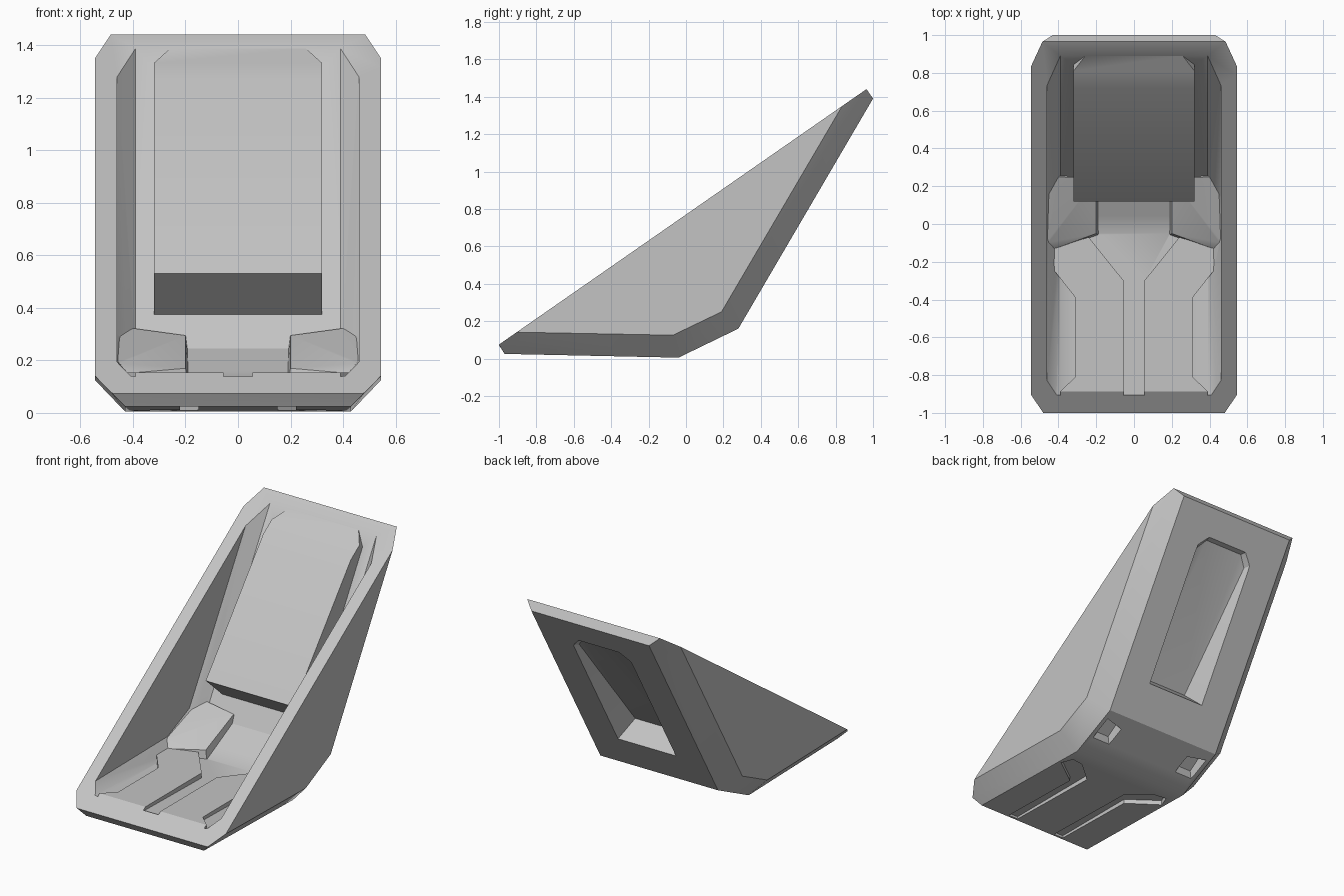
import bpy, bmesh, math
from mathutils import Vector

if "Cube" in bpy.data.objects:
    bpy.data.objects.remove(bpy.data.objects["Cube"])

grey = bpy.data.materials.new("plain_grey")
grey.use_nodes = True
grey.diffuse_color = (0.55, 0.55, 0.55, 1)
grey.node_tree.nodes["Principled BSDF"].inputs["Base Color"].default_value = grey.diffuse_color

SLOPE = 0.695                                   # rim plane pitch
UP = Vector((0, -SLOPE, 1)).normalized()        # rim plane normal


def rim(x, y, lift=0.0):
    return Vector((x, y, 0.075 + SLOPE * (y + 1))) + UP * lift


def back(x, t, depth):
    """Point on the rear panel: t runs bottom to top, depth goes inward."""
    return Vector((x, 0.28 + 0.72 * t - 0.863 * depth, 0.16 + 1.23 * t + 0.505 * depth))


def flip(points):
    return [Vector((-p[0], p[1], p[2])) for p in points]


def both(points):
    return list(points) + flip(points)


def make(name, bm):
    bmesh.ops.recalc_face_normals(bm, faces=bm.faces)
    mesh = bpy.data.meshes.new(name)
    bm.to_mesh(mesh)
    bm.free()
    mesh.materials.append(grey)
    ob = bpy.data.objects.new(name, mesh)
    bpy.context.collection.objects.link(ob)
    return ob


def hull(name, points):
    bm = bmesh.new()
    for p in points:
        bm.verts.new(p)
    res = bmesh.ops.convex_hull(bm, input=bm.verts)
    bmesh.ops.delete(bm, geom=[v for v in bm.verts if not v.link_faces], context='VERTS')
    bmesh.ops.dissolve_limit(bm, angle_limit=0.01, verts=bm.verts, edges=bm.edges)
    return make(name, bm)


def prism(name, outline, z0, z1, side):
    bm = bmesh.new()
    face = bm.faces.new([bm.verts.new((side * x, y, z0)) for x, y in outline])
    ext = bmesh.ops.extrude_face_region(bm, geom=[face])
    for v in ext["geom"]:
        if isinstance(v, bmesh.types.BMVert):
            v.co.z = z1
    return make(name, bm)


def combine(target, tool, operation):
    mod = target.modifiers.new("combine", 'BOOLEAN')
    mod.operation, mod.solver, mod.object = operation, 'EXACT', tool
    bpy.context.view_layer.objects.active = target
    bpy.ops.object.modifier_apply(modifier=mod.name)
    bpy.data.objects.remove(tool)


# Outer shell: chamfered scoop, a little tall so that the rim can be trimmed flat
RIM_OUT = [(0.48, -1.0), (0.545, -0.905), (0.545, 0.835), (0.485, 0.965)]
shell = hull("cradle_shell", both(
    [rim(x, y, h) for x, y in RIM_OUT for h in (0, 0.03)]
    + [(0.545, -0.07, 0.125), (0.545, 0.19, 0.25)]
    + [(0.43, y, z) for y, z in ((-0.97, 0.025), (-0.04, 0.005), (0.28, 0.16), (1.0, 1.39))]))

# Hollow interior
RIM_IN = [(0.41, -0.905), (0.46, -0.83), (0.46, 0.735), (0.39, 0.89)]
cavity = hull("cavity_cutter", both(
    [rim(x, y, h) for x, y in RIM_IN for h in (0, 0.2)]
    + [(0.46, -0.08, 0.2), (0.46, 0.15, 0.3)]
    + [(0.39, -0.905, 0.133), (0.39, -0.05, 0.115), (0.39, 0.217, 0.245)]))
combine(shell, cavity, 'DIFFERENCE')

# Foot pads and hip blocks on the floor
PAD = [(0.055, -0.93), (0.055, -0.3), (0.24, -0.07), (0.43, -0.13), (0.42, -0.25),
       (0.31, -0.39), (0.31, -0.81), (0.39, -0.885), (0.39, -0.93)]
BLOCK = [(0.2, -0.05, 0.17), (0.2, 0.24, 0.295), (0.42, 0.25, 0.325), (0.465, 0.18, 0.3),
         (0.465, -0.1, 0.19), (0.43, -0.135, 0.15), (0.185, -0.06, 0.09),
         (0.185, 0.28, 0.22), (0.4, -0.13, 0.09), (0.4, 0.28, 0.22)]
for side in (1, -1):
    combine(shell, prism("foot_pad", PAD, 0.08, 0.153, side), 'UNION')
    combine(shell, hull("hip_block", BLOCK if side > 0 else flip(BLOCK)), 'UNION')

# Wedge-shaped backrest that runs out into the rim
backrest = hull("backrest", both(
    [(0.32, 0.12, 0.53), (0.32, 0.35, 0.325), (0.32, 0.72, 1.27), (0.32, 0.87, 1.29),
     (0.235, 0.95, 1.36), rim(0.32, 0.81), rim(0.235, 0.89), rim(0.235, 0.92)]))
combine(shell, backrest, 'UNION')

# Trim everything above the sloping rim
trim = hull("rim_cutter", both([rim(0.8, y, h) for y in (-1.3, 1.3) for h in (0, 0.6)]))
combine(shell, trim, 'DIFFERENCE')

# Rear recess, deepest at its lower end
recess = hull("rear_recess_cutter", both(
    [back(x, t, -0.01) for x, t in ((0.215, 0.175), (0.215, 0.83), (0.15, 0.88))]
    + [back(0.165, 0.2, 0.15), back(0.195, 0.81, 0.03), back(0.14, 0.86, 0.03)]))
combine(shell, recess, 'DIFFERENCE')

# Underside channels and small notches on the heel slope
CHANNEL = [(0.15, -0.955), (0.22, -0.955), (0.22, -0.36), (0.41, -0.22),
           (0.38, -0.14), (0.3, -0.15), (0.15, -0.28)]
NOTCH = [(0.41, 0.07), (0.41, 0.23), (0.26, 0.2), (0.26, 0.07)]
for side in (1, -1):
    combine(shell, prism("channel_cutter", CHANNEL, -0.05, 0.04, side), 'DIFFERENCE')
    heel = lambda y, d: 0.005 + 0.484 * (y + 0.04) + d
    notch = [(side * x, y, heel(y, -0.02)) for x, y in NOTCH]
    notch += [(side * (0.335 + (x - 0.335) * 0.6), 0.15 + (y - 0.15) * 0.7, heel(y, 0.045))
              for x, y in NOTCH]
    combine(shell, hull("notch_cutter", notch), 'DIFFERENCE')

bpy.ops.object.select_all(action='DESELECT')
shell.select_set(True)
bpy.context.view_layer.objects.active = shell
bpy.ops.object.shade_smooth_by_angle(angle=math.radians(30))
